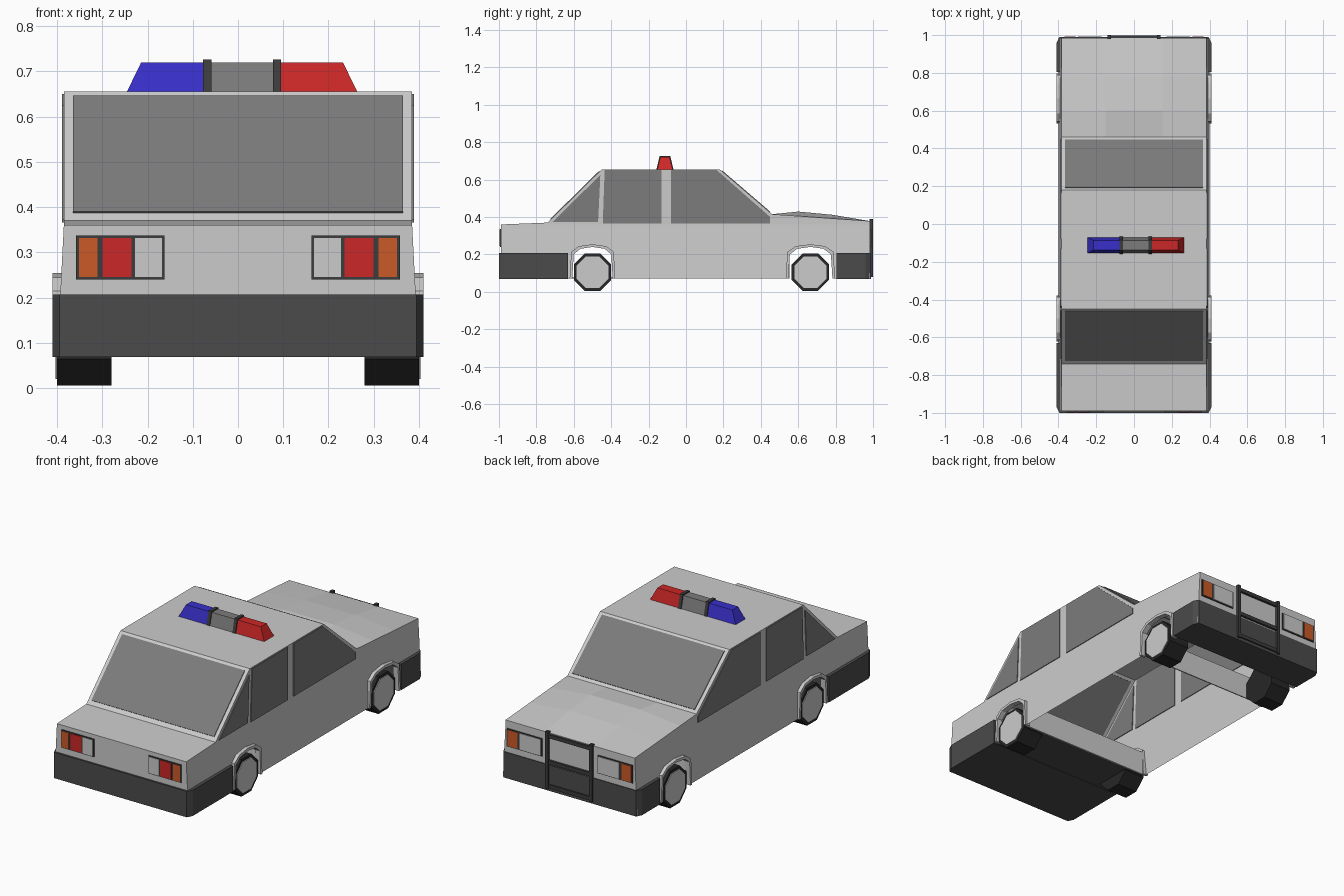
import bpy, bmesh, math
from mathutils import Vector

cube = bpy.data.objects.get("Cube")
if cube:
    bpy.data.objects.remove(cube, do_unlink=True)


def material(name, r, g, b):
    m = bpy.data.materials.new(name)
    m.use_nodes = True
    m.diffuse_color = (r, g, b, 1)
    m.node_tree.nodes["Principled BSDF"].inputs["Base Color"].default_value = (r, g, b, 1)
    return m


PAINT = material("light_grey_paint", .6, .6, .6)
GLASS = material("grey_glass", .2, .2, .2)
BUMPER = material("dark_grey_plastic", .07, .07, .07)
TRIM = material("charcoal_trim", .045, .045, .045)
TYRE = material("black_rubber", .02, .02, .02)
RED = material("red_lens", .6, .02, .02)
BLUE = material("blue_lens", .04, .03, .6)
ORANGE = material("orange_lens", .6, .1, .02)


def finish(name, bm, mat):
    bmesh.ops.remove_doubles(bm, verts=bm.verts, dist=1e-5)
    bmesh.ops.recalc_face_normals(bm, faces=bm.faces)
    mesh = bpy.data.meshes.new(name)
    bm.to_mesh(mesh)
    bm.free()
    mesh.materials.append(mat)
    ob = bpy.data.objects.new(name, mesh)
    bpy.context.collection.objects.link(ob)
    return ob


def prism(name, ring_a, ring_b, mat):
    """Closed solid between two rings with equal point counts."""
    bm = bmesh.new()
    a = [bm.verts.new(p) for p in ring_a]
    b = [bm.verts.new(p) for p in ring_b]
    bm.faces.new(a)
    bm.faces.new(b[::-1])
    for i in range(len(a)):
        j = (i + 1) % len(a)
        bm.faces.new((a[j], a[i], b[i], b[j]))
    return finish(name, bm, mat)


def box(name, x, y, z, mat):
    def ring(h):
        return [(x[0], y[0], h), (x[1], y[0], h), (x[1], y[1], h), (x[0], y[1], h)]
    return prism(name, ring(z[0]), ring(z[1]), mat)


def plate(name, pts, mat, t=.008):
    """Thin plate centred on a planar outline."""
    p = [Vector(q) for q in pts]
    n = (p[1] - p[0]).cross(p[2] - p[0]).normalized() * t / 2
    return prism(name, [q + n for q in p], [q - n for q in p], mat)


def side_name(s):
    return "left" if s > 0 else "right"


# Body dimensions
BOTTOM, BELT, TOP_W, LOW_W = .07, .36, .385, .4
REAR, FRONT = -.99, .985
AXLES = (("rear", -.5, .108), ("front", .665, .118))
ARCH = ((-1, 0), (-.93, .13), (-.6, .16), (0, .17), (.6, .16), (.93, .13), (1, 0))


def arch(yc, w, grow=0):
    return [(yc + f * (w + grow), BOTTOM + h + (grow if h else 0)) for f, h in ARCH]


def low_x(z):
    return LOW_W + (TOP_W - LOW_W) * (z - BOTTOM) / (BELT - BOTTOM)


# Body shell, open underneath: side panels, top strip with crowned bonnet, ends
profile = [(REAR, .36, 0), (-.74, .37, 0), (-.45, .655, 0), (.18, .655, 0),
           (.46, .415, 0), (.6, .405, .024), (.78, .392, .02), (FRONT, .378, 0)]
lower = [(REAR, BELT), (REAR, BOTTOM)]
for _, yc, w in AXLES:
    lower += arch(yc, w)
lower += [(FRONT, BOTTOM), (FRONT, BELT)]

bm = bmesh.new()


def face(pts):
    bm.faces.new([bm.verts.new(p) for p in pts])


for s in (1, -1):
    face([(s * low_x(z), y, z) for y, z in lower])
    face([(s * TOP_W, y, z) for y, z, c in profile] + [(s * TOP_W, FRONT, BELT)])
columns = ((-TOP_W, 0), (-.15, 1), (.15, 1), (TOP_W, 0))
for (y0, z0, c0), (y1, z1, c1) in zip(profile, profile[1:]):
    for (xa, ka), (xb, kb) in zip(columns, columns[1:]):
        face([(xa, y0, z0 + c0 * ka), (xb, y0, z0 + c0 * kb),
              (xb, y1, z1 + c1 * kb), (xa, y1, z1 + c1 * ka)])
for y, top in ((REAR, BELT), (FRONT, .378)):
    face([(-LOW_W, y, BOTTOM), (LOW_W, y, BOTTOM), (TOP_W, y, BELT),
          (TOP_W, y, top + .0001), (-TOP_W, y, top + .0001), (-TOP_W, y, BELT)])
finish("body_shell", bm, PAINT)


# Front and rear screens, inset on their slopes
def screen(name, low, high, lo_t, hi_t):
    a, b = Vector((0, *low)), Vector((0, *high))
    p, q = a.lerp(b, lo_t), a.lerp(b, hi_t)
    dx = Vector((.365, 0, 0))
    plate(name, [p - dx, p + dx, q + dx, q - dx], GLASS)


screen("rear_screen", (-.74, .37), (-.45, .655), .06, .96)
screen("windscreen", (.46, .415), (.18, .655), .05, .96)

# Side windows
windows = {
    "quarter_window": [(-.715, .372), (-.47, .372), (-.458, .625)],
    "rear_door_window": [(-.445, .366), (-.13, .366), (-.13, .65), (-.435, .65)],
    "front_door_window": [(-.08, .366), (.45, .366), (.45, .4), (.165, .65), (-.08, .65)],
}
for s in (1, -1):
    for name, pts in windows.items():
        plate(side_name(s) + "_" + name, [(s * TOP_W, y, z) for y, z in pts], GLASS)

# Wheels, hubs and arch trims
for end, yc, w in AXLES:
    for s in (1, -1):
        label = end + "_" + side_name(s)

        def octagon(x, r):
            return [(s * x, yc + r * math.cos(a), .105 + r * math.sin(a))
                    for a in (math.pi / 8 + i * math.pi / 4 for i in range(8))]
        prism(label + "_tyre", octagon(.28, .108), octagon(.4, .108), TYRE)
        prism(label + "_hub", octagon(.396, .092), octagon(.404, .092), PAINT)
        band = arch(yc, w, .014) + arch(yc, w)[::-1]
        prism(label + "_arch_trim", [(s * .38, y, z) for y, z in band],
              [(s * .41, y, z) for y, z in band], PAINT)

# Walls ahead of and behind the wheels, and the rear floor
for end, y in (("rear", -.39), ("front", .55)):
    box(end + "_wheel_wall", (-.385, .385), (y - .003, y + .003), (BOTTOM, .2), PAINT)
box("rear_floor", (-.385, .385), (-.64, -.393), (BOTTOM, BOTTOM + .006), BUMPER)


# Wraparound bumpers with slightly cut corners
def bumper(name, y_in, y_mid, y_out):
    plan = [(-.41, y_in), (-.41, y_mid), (-.395, y_out),
            (.395, y_out), (.41, y_mid), (.41, y_in)]
    prism(name, [(x, y, BOTTOM - .002) for x, y in plan],
          [(x, y, .207) for x, y in plan], BUMPER)


bumper("rear_bumper", -.63, -.97, -1)
bumper("front_bumper", .805, .96, .989)


# Lamp clusters: a dark frame with lens plates on it
def lamps(end, y, d, x_range, lenses):
    for s in (1, -1):
        label = side_name(s) + "_" + end

        def panel(name, x0, x1, z0, z1, depth, mat):
            xs = sorted((s * x0, s * x1))
            box(label + name, xs, sorted((y - d * .002, y + d * depth)), (z0, z1), mat)
        panel("_lamp_frame", *x_range, .24, .337, .004, TRIM)
        for i, (x0, x1, mat) in enumerate(lenses):
            panel("_lens_" + str(i + 1), x0, x1, .245, .332, .007, mat)


lamps("rear", REAR, -1, (.162, .358),
      ((.168, .228, PAINT), (.235, .3, RED), (.311, .352, ORANGE)))
lamps("front", FRONT, 1, (.165, .375),
      ((.172, .296, PAINT), (.31, .368, ORANGE)))

# Push bar on the nose
for s in (1, -1):
    box(side_name(s) + "_push_bar_post", sorted((s * .122, s * .14)),
        (.98, 1), (.08, .388), TRIM)
for name, z in (("lower", .085), ("middle", .215), ("upper", .355)):
    box(name + "_push_bar_rail", (-.13, .13), (.982, .997), (z, z + .02), TRIM)


# Roof light bar with tapered ends
def bar_part(name, x0, x1, t0, t1, top, mat, grow=0):
    y0, y1 = -.155 - grow, -.07 + grow
    prism(name, [(x0, y0, .65), (x1, y0, .65), (x1, y1, .65), (x0, y1, .65)],
          [(t0, y0 + .018, top), (t1, y0 + .018, top),
           (t1, y1 - .018, top), (t0, y1 - .018, top)], mat)


bar_part("blue_beacon", -.248, -.068, -.214, -.068, .72, BLUE)
bar_part("beacon_centre", -.068, .086, -.068, .086, .72, GLASS)
bar_part("red_beacon", .086, .266, .086, .232, .72, RED)
for s, x in ((-1, -.068), (1, .086)):
    bar_part(side_name(s) + "_beacon_divider", x - .009, x + .009,
             x - .009, x + .009, .726, TRIM, .004)
